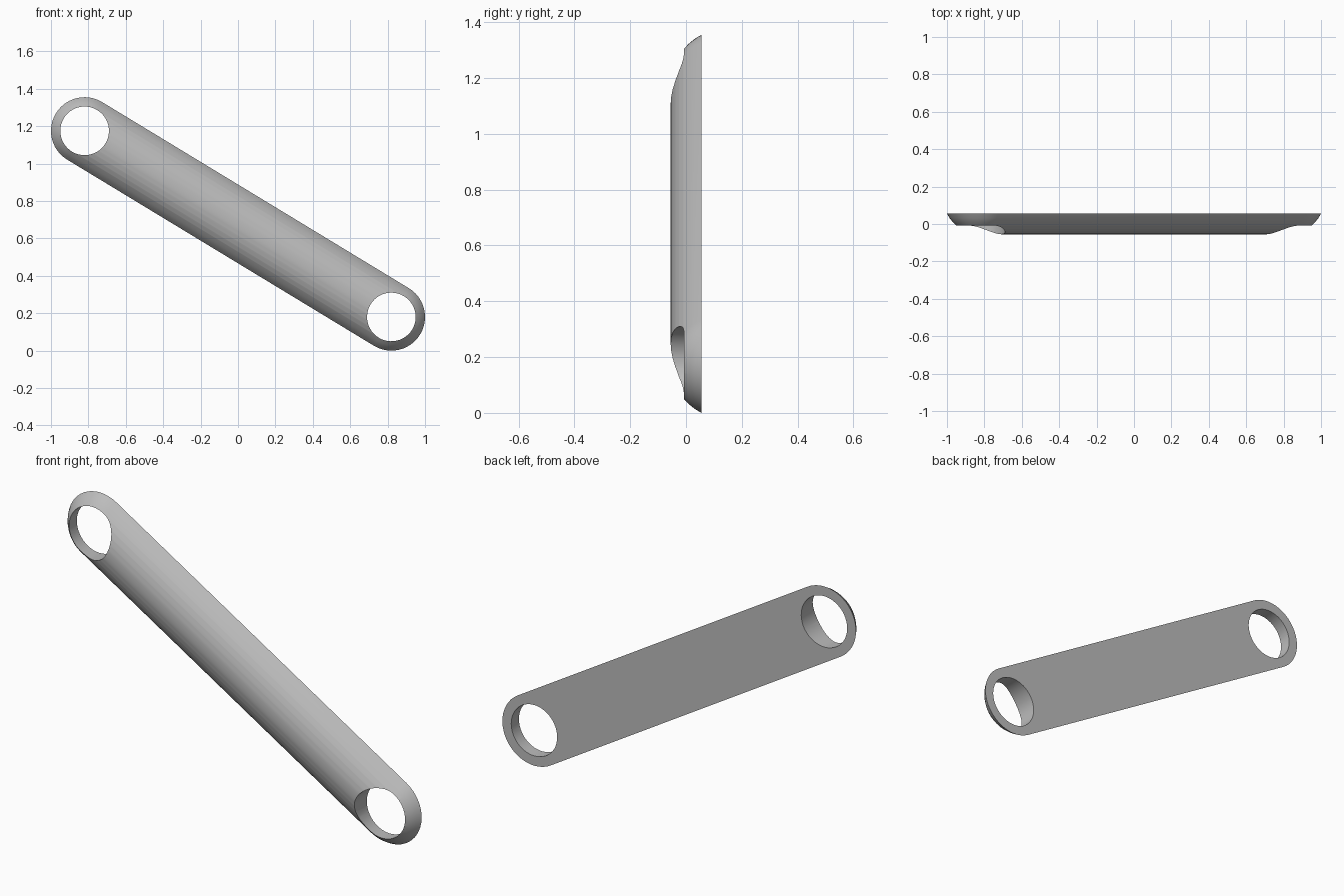
import bpy
import bmesh
from math import sin, cos, pi, asin, atan2
from mathutils import Matrix, Vector

if "Cube" in bpy.data.objects:
    bpy.data.objects.remove(bpy.data.objects["Cube"])

# Link dimensions
END_A = Vector((-0.82, 0, 1.175))
END_B = Vector((0.82, 0, 0.18))
HALF_WIDTH, HOLE_RADIUS = 0.18, 0.13
FRONT, BACK = -0.055, 0.055
depth = BACK - FRONT
crown = (HALF_WIDTH ** 2 + depth ** 2) / (2 * depth)
half_angle = asin(HALF_WIDTH / crown)
half_length = (END_B - END_A).length / 2
RINGS, ARC = 8, 24

grey = bpy.data.materials.new("steel_grey")
grey.use_nodes = True
colour = (0.5, 0.5, 0.5, 1)
grey.diffuse_color = colour
grey.node_tree.nodes["Principled BSDF"].inputs["Base Color"].default_value = colour

# Place the link's long axis along the slope
slope = END_B - END_A
placement = (Matrix.Translation((END_A + END_B) / 2)
             @ Matrix.Rotation(atan2(-slope.z, slope.x), 4, "Y"))


def make_object(name, bm):
    bmesh.ops.recalc_face_normals(bm, faces=bm.faces)
    bm.transform(placement)
    mesh = bpy.data.meshes.new(name)
    bm.to_mesh(mesh)
    bm.free()
    mesh.materials.append(grey)
    obj = bpy.data.objects.new(name, mesh)
    bpy.context.collection.objects.link(obj)
    return obj


def stadium(bm, radius, y):
    """Ring of vertices round a slot shape."""
    ring = []
    for side in (1, -1):
        for i in range(ARC + 1):
            a = pi * i / ARC - pi / 2
            ring.append(bm.verts.new((side * (half_length + radius * cos(a)), y,
                                      side * radius * sin(a))))
    return ring


# Crowned bar with rounded ends and a flat back
bm = bmesh.new()
rings = []
for k in range(RINGS + 1):
    a = half_angle * k / RINGS
    rings.append(stadium(bm, crown * sin(a), FRONT + crown * (1 - cos(a))))
for inner, outer in zip(rings, rings[1:]):
    for i in range(len(inner)):
        j = (i + 1) % len(inner)
        bm.faces.new((inner[i], inner[j], outer[j], outer[i]))
bm.faces.new(rings[-1])
bmesh.ops.remove_doubles(bm, verts=bm.verts, dist=1e-5)
link = make_object("link_bar", bm)

# Round holes through both ends
bm = bmesh.new()
for side in (1, -1):
    bmesh.ops.create_cone(
        bm, cap_ends=True, segments=48, radius1=HOLE_RADIUS, radius2=HOLE_RADIUS, depth=0.5,
        matrix=Matrix.Translation((side * half_length, 0, 0)) @ Matrix.Rotation(pi / 2, 4, "X"))
cutter = make_object("hole_cutter", bm)
cutter.hide_render = True

bpy.ops.object.select_all(action="DESELECT")
bpy.context.view_layer.objects.active = link
link.select_set(True)
cut = link.modifiers.new("holes", "BOOLEAN")
cut.operation = "DIFFERENCE"
cut.solver = "EXACT"
cut.object = cutter
bpy.ops.object.modifier_apply(modifier=cut.name)
bpy.data.objects.remove(cutter)
bpy.ops.object.shade_smooth_by_angle(angle=pi / 6)
